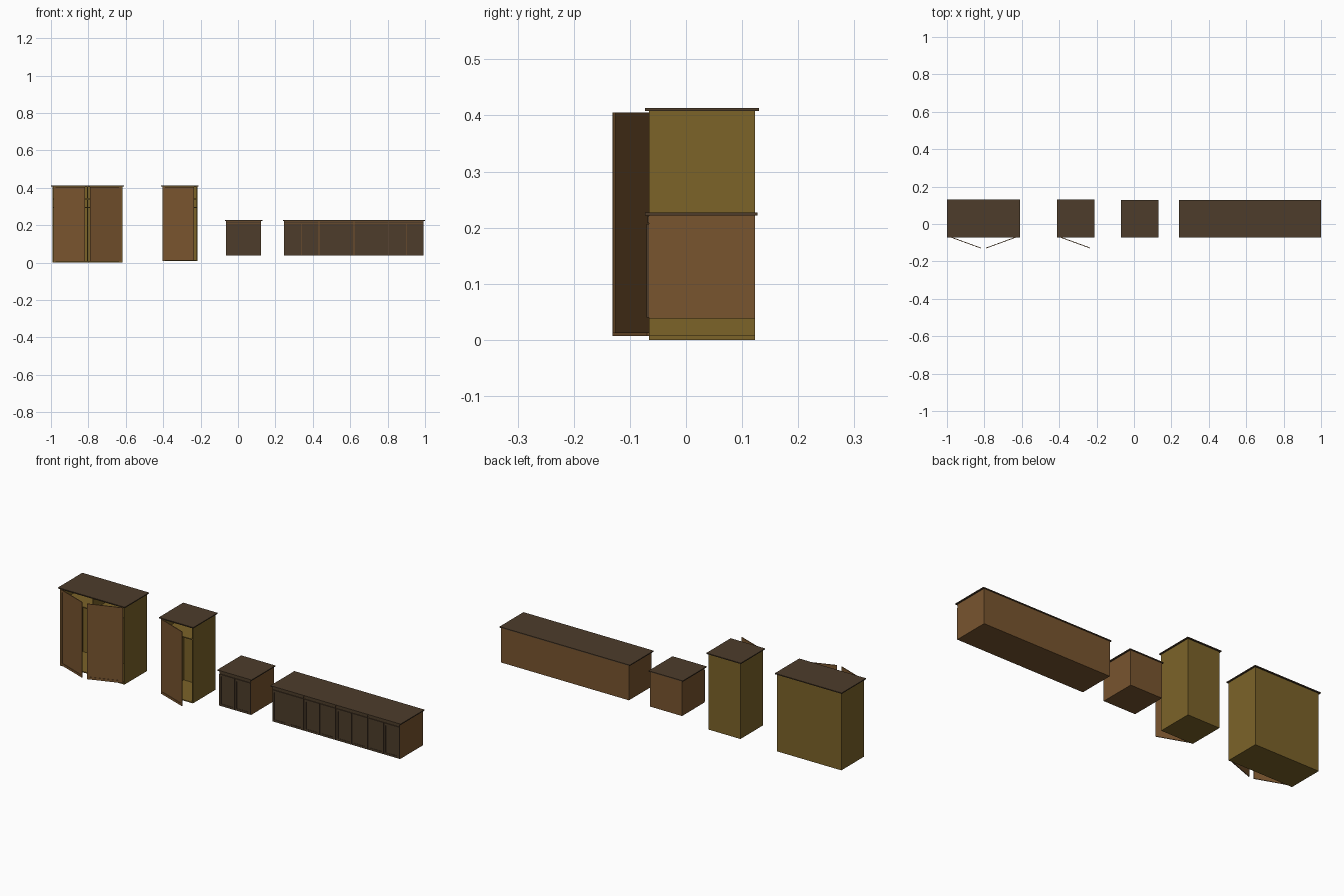
import bpy, math
from mathutils import Matrix, Vector

if "Cube" in bpy.data.objects:
    bpy.data.objects.remove(bpy.data.objects["Cube"])


def material(name, rgb):
    m = bpy.data.materials.new(name)
    m.diffuse_color = (*rgb, 1)
    m.use_nodes = True
    m.node_tree.nodes["Principled BSDF"].inputs["Base Color"].default_value = m.diffuse_color
    return m


OLIVE = material("olive_wood", (0.20, 0.125, 0.022))
BROWN = material("brown_wood", (0.19, 0.09, 0.028))
DARK = material("dark_wood", (0.075, 0.046, 0.024))
FRONT, BACK = -0.066, 0.123
T = 0.005


def build(name, boxes, mat, matrix=Matrix()):
    """One object made of several boxes (x0, x1, y0, y1, z0, z1)."""
    verts, faces = [], []
    for x0, x1, y0, y1, z0, z1 in boxes:
        n = len(verts)
        verts += [(x, y, z) for z in (z0, z1)
                  for x, y in ((x0, y0), (x1, y0), (x1, y1), (x0, y1))]
        faces += [[n + i for i in f] for f in (
            (3, 2, 1, 0), (4, 5, 6, 7), (0, 1, 5, 4),
            (1, 2, 6, 5), (2, 3, 7, 6), (3, 0, 4, 7))]
    me = bpy.data.meshes.new(name)
    me.from_pydata(verts, [], faces)
    me.materials.append(mat)
    ob = bpy.data.objects.new(name, me)
    ob.matrix_world = matrix
    bpy.context.collection.objects.link(ob)
    return ob


def door(name, x, y, z0, z1, width, mat, angle=0, side=1, border=0.012):
    """Framed door hinged at x, extending along side, swung open by angle."""
    t, h, b = 0.004, z1 - z0, border

    def span(a, c):
        return (a, c) if side > 0 else (-c, -a)
    boxes = [(*span(b, width - b), -t * 0.5, 0, b, h - b),
             (*span(0, b), -t, 0, 0, h),
             (*span(width - b, width), -t, 0, 0, h),
             (*span(b, width - b), -t, 0, 0, b),
             (*span(b, width - b), -t, 0, h - b, h)]
    rot = Matrix.Rotation(-side * math.radians(angle), 4, 'Z')
    build(name, boxes, mat, Matrix.Translation((x, y, z0)) @ rot)


def wardrobe(name, x0, x1, z0, z1, divider):
    # open-fronted carcass
    boxes = [(x0, x0 + T, FRONT, BACK, z0, z1),
             (x1 - T, x1, FRONT, BACK, z0, z1),
             (x0 + T, x1 - T, BACK - T, BACK, z0, z1),
             (x0 + T, x1 - T, FRONT, BACK - T, z0, z0 + T),
             (x0 + T, x1 - T, FRONT, BACK - T, z1 - T, z1)]
    if divider:
        c = (x0 + x1) / 2
        boxes.append((c - T / 2, c + T / 2, FRONT + T, BACK - T, z0 + T, z1 - T))
    build(name + "_carcass", boxes, OLIVE)
    build(name + "_shelf", [(x0 + T, x1 - T, FRONT + T, BACK - T, 0.338, 0.343)], OLIVE)
    # hanging rail
    bpy.ops.mesh.primitive_cylinder_add(
        vertices=12, radius=0.003, depth=x1 - x0 - 2 * T,
        location=((x0 + x1) / 2, 0.03, 0.294), rotation=(0, math.pi / 2, 0))
    rail = bpy.context.object
    rail.name = name + "_rail"
    rail.data.materials.append(OLIVE)
    build(name + "_top", [(x0 - 0.007, x1 + 0.007, -0.073, 0.130, z1, z1 + 0.005)], DARK)


def low_cabinet(name, x0, x1, modules):
    z0, z1 = 0.038, 0.222
    build(name + "_body", [(x0, x1, FRONT, BACK, z0, z1)], BROWN)
    build(name + "_top", [(x0 - 0.007, x1 + 0.007, -0.073, 0.127, z1, z1 + 0.005)], DARK)
    step = (x1 - x0) / modules
    for i in range(modules):
        a, b = x0 + i * step + 0.002, x0 + (i + 1) * step - 0.002
        # rail above a pair of doors
        build(f"{name}_rail_{i}", [(a, b, FRONT - 0.003, FRONT, 0.208, z1 - 0.001)], DARK)
        w = (b - a) / 2 - 0.0007
        door(f"{name}_left_door_{i}", a, FRONT, z0 + 0.002, 0.2065, w, DARK, border=0.011)
        door(f"{name}_right_door_{i}", b, FRONT, z0 + 0.002, 0.2065, w, DARK, side=-1, border=0.011)


# double wardrobe with both doors ajar
wardrobe("double_wardrobe", -0.993, -0.617, 0.0, 0.408, True)
door("double_left_door", -0.985, FRONT, 0.007, 0.405, 0.178, BROWN, 20, 1)
door("double_right_door", -0.625, FRONT, 0.007, 0.405, 0.178, BROWN, 20, -1)

# single wardrobe with its door ajar
wardrobe("single_wardrobe", -0.404, -0.217, 0.008, 0.408, False)
door("single_door", -0.400, FRONT, 0.012, 0.405, 0.176, BROWN, 20, 1)

# low cabinets
low_cabinet("small_cabinet", -0.063, 0.123, 1)
low_cabinet("long_cabinet", 0.247, 0.993, 4)
